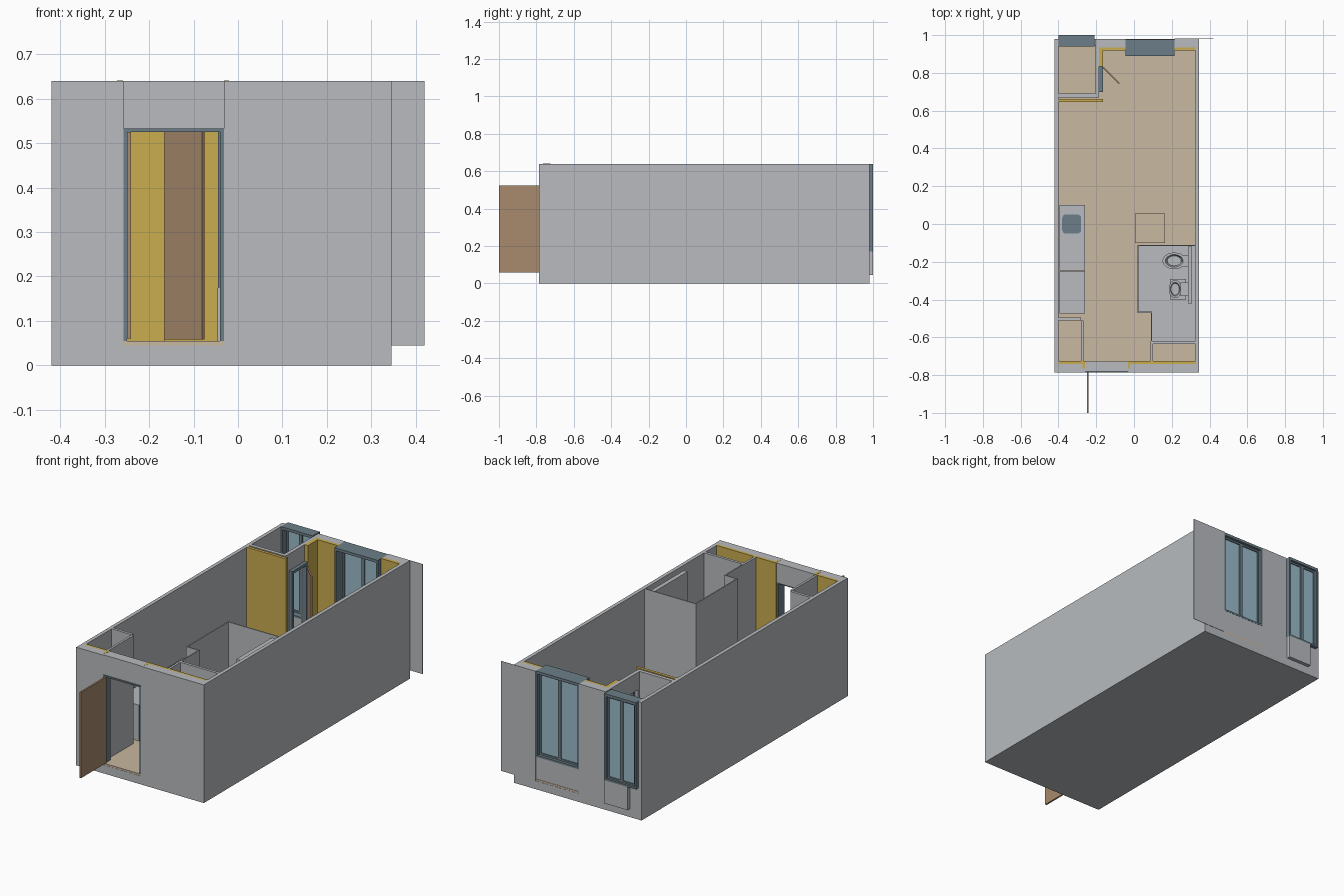
import bpy, bmesh, math
from mathutils import Matrix

if "Cube" in bpy.data.objects:
    bpy.data.objects.remove(bpy.data.objects["Cube"])


def material(name, r, g, b):
    m = bpy.data.materials.new(name)
    lin = [((c / 255 + 0.055) / 1.055) ** 2.4 for c in (r, g, b)]
    m.diffuse_color = (*lin, 1)
    m.use_nodes = True
    m.node_tree.nodes["Principled BSDF"].inputs["Base Color"].default_value = m.diffuse_color
    return m


GREY = material("wall grey", 184, 187, 191)
YELLOW = material("lining yellow", 202, 172, 80)
TAN = material("floor tan", 200, 184, 160)
BROWN = material("door brown", 168, 138, 108)
SLATE = material("frame slate", 108, 127, 136)
GLASS = material("glass blue", 155, 187, 201)

TOP, FLOOR = 0.64, 0.055          # wall top and finished floor
L, R, F, B = -0.42, 0.345, -0.785, 0.98   # outer shell
IL, IR = -0.40, 0.325             # inner faces of the side walls


def finish(name, bm, mat):
    me = bpy.data.meshes.new(name)
    bm.to_mesh(me)
    bm.free()
    me.materials.append(mat)
    ob = bpy.data.objects.new(name, me)
    bpy.context.collection.objects.link(ob)
    return ob


def boxes(name, mat, *items):
    """One object from boxes given as x0, x1, y0, y1, z0, z1."""
    bm = bmesh.new()
    for x0, x1, y0, y1, z0, z1 in items:
        m = Matrix.Translation(((x0 + x1) / 2, (y0 + y1) / 2, (z0 + z1) / 2))
        m = m @ Matrix.Diagonal((x1 - x0, y1 - y0, z1 - z0, 1))
        bmesh.ops.create_cube(bm, size=1, matrix=m)
    return finish(name, bm, mat)


def oval(name, mat, x, y, rx, ry, z0, z1, taper=1.0, n=24):
    """Elliptical bowl, narrower at the bottom when taper < 1, with a sunken top."""
    bm = bmesh.new()
    rings = []
    for s, z in ((taper, z0), (1, z1), (0.75, z1), (0.6, z1 - 0.02)):
        rings.append([bm.verts.new((x + rx * s * math.cos(2 * math.pi * i / n),
                                    y + ry * s * math.sin(2 * math.pi * i / n), z))
                      for i in range(n)])
    for a, b in zip(rings, rings[1:]):
        for i in range(n):
            j = (i + 1) % n
            bm.faces.new((a[i], a[j], b[j], b[i]))
    bm.faces.new(rings[0][::-1])
    bm.faces.new(rings[-1])
    return finish(name, bm, mat)


def window(name, x0, x1, y0, y1, z0, glass_y):
    """Two-pane window: deep outer casing, slim sashes and glass."""
    t, s, mid = 0.01, 0.009, (x0 + x1) / 2
    boxes(name + "_casing", SLATE,
          (x0, x0 + t, y0, y1, z0, TOP), (x1 - t, x1, y0, y1, z0, TOP),
          (x0, x1, y0, y1, TOP - 0.015, TOP), (x0, x1, y0, y1, z0, z0 + t))
    bars = []
    for a, b in ((x0 + t, mid), (mid, x1 - t)):
        g0, g1 = glass_y - 0.008, glass_y + 0.008
        bars += [(a, a + s, g0, g1, z0 + t, TOP - 0.015),
                 (b - s, b, g0, g1, z0 + t, TOP - 0.015),
                 (a, b, g0, g1, z0 + t, z0 + t + s),
                 (a, b, g0, g1, TOP - 0.015 - s, TOP - 0.015)]
    boxes(name + "_sashes", SLATE, *bars)
    boxes(name + "_glass", GLASS,
          (x0 + t, x1 - t, glass_y - 0.002, glass_y + 0.002, z0 + t, TOP - 0.015))


# Base slab and floors
boxes("base_slab", GREY, (L, R, F, B, 0, 0.045))
boxes("wood_floor", TAN, (IL, IR, F + 0.001, B - 0.001, 0.045, FLOOR))
boxes("bathroom_floor", GREY, (0.02, IR, -0.47, -0.11, FLOOR, 0.059),
      (0.09, IR, -0.62, -0.47, FLOOR, 0.059))

# Outer shell
DX0, DX1, DZ = -0.258, -0.032, 0.533      # entrance opening
WX0, WX1 = -0.045, 0.215                  # main window opening
boxes("side_walls", GREY, (L, IL, F, B, 0.045, TOP), (IR, R, F, B, 0.045, TOP))
boxes("front_wall", GREY, (IL, DX0, F, -0.74, 0.045, TOP),
      (DX1, IR, F, -0.74, 0.045, TOP))
boxes("door_header", GREY, (DX0, DX1, F + 0.004, -0.727, DZ, TOP))
boxes("back_wall", GREY, (WX1, IR, 0.935, B, 0.045, TOP),
      (-0.205, WX0, 0.935, B, 0.045, TOP),
      (WX0, WX1, 0.935, B - 0.003, FLOOR, 0.175),
      (IL, -0.205, 0.945, B, 0.045, 0.17))
boxes("back_wing_panel", GREY, (WX1, 0.42, B, B + 0.002, 0.045, TOP))
boxes("outdoor_unit_box", GREY, (-0.35, -0.21, B, 1.0, 0.045, 0.17))

# Yellow insulation lining
boxes("wall_lining", YELLOW,
      (IL, DX0, -0.74, -0.725, FLOOR, TOP),
      (DX0 - 0.014, DX0 - 0.001, -0.765, -0.725, FLOOR, TOP + 0.001),
      (DX1, IR, -0.74, -0.725, FLOOR, TOP),
      (DX1 + 0.001, DX1 + 0.012, -0.765, -0.725, FLOOR, TOP + 0.001),
      (-0.18, WX0, 0.918, 0.935, FLOOR, TOP),
      (WX1, IR, 0.918, 0.935, FLOOR, TOP),
      (-0.185, -0.165, 0.835, 0.935, FLOOR, TOP),
      (IL, -0.165, 0.646, 0.662, FLOOR, TOP))

# Entrance door and frame
boxes("entrance_frame", SLATE, (DX0, DX0 + 0.008, F - 0.001, -0.735, FLOOR, DZ),
      (DX1 - 0.008, DX1, F - 0.001, -0.735, FLOOR, DZ),
      (DX0, DX1, F - 0.001, -0.735, DZ - 0.008, DZ))
boxes("entrance_door", BROWN, (-0.25, -0.241, -1.0, F + 0.005, 0.06, 0.525))

# Windows
window("main_window", WX0, WX1, 0.89, 0.978, 0.175, 0.955)
window("balcony_window", -0.40, -0.21, 0.94, 1.0, 0.17, 0.98)

# Balcony room with its doorway
boxes("balcony_walls", GREY, (IL, -0.185, 0.67, 0.69, FLOOR, TOP),
      (-0.205, -0.185, 0.69, 0.705, FLOOR, TOP),
      (-0.205, -0.185, 0.83, 0.94, FLOOR, TOP),
      (-0.205, -0.185, 0.705, 0.83, 0.545, TOP))
boxes("balcony_door_frame", SLATE, (-0.187, -0.165, 0.70, 0.715, FLOOR, 0.55),
      (-0.187, -0.165, 0.82, 0.835, FLOOR, 0.55),
      (-0.187, -0.165, 0.715, 0.82, 0.535, 0.55))
leaf = boxes("balcony_door", BROWN, (0, 0.12, -0.004, 0.004, FLOOR + 0.003, 0.53))
leaf.location = (-0.163, 0.828, 0)
leaf.rotation_euler.z = -math.pi / 4

# Built-in closets beside the entrance
boxes("left_closet_walls", GREY, (-0.28, -0.268, -0.725, -0.51, FLOOR, TOP),
      (IL, -0.28, -0.51, -0.495, FLOOR, TOP))
boxes("right_closet_walls", GREY, (0.088, 0.10, -0.725, -0.62, FLOOR, TOP),
      (0.10, IR, -0.635, -0.62, FLOOR, TOP))

# Bathroom partitions, following the stepped outline
T = 0.006
boxes("bathroom_walls", GREY, (0.018, IR, -0.11 - T, -0.11, FLOOR, TOP),
      (0.018, 0.018 + T, -0.47, -0.11, FLOOR, TOP),
      (0.018, 0.09 + T, -0.47, -0.47 + T, FLOOR, TOP),
      (0.09, 0.09 + T, -0.62, -0.47, FLOOR, TOP))
boxes("plumbing_wall", GREY, (0.285, 0.308, -0.42, -0.12, FLOOR, 0.625))
oval("basin", GREY, 0.213, -0.195, 0.062, 0.044, 0.20, 0.25, 0.6)
boxes("basin_bracket", GREY, (0.255, 0.285, -0.225, -0.165, 0.21, 0.245))
oval("toilet_bowl", GREY, 0.218, -0.345, 0.034, 0.048, FLOOR, 0.14, 0.7)
boxes("toilet_base", GREY, (0.19, 0.275, -0.40, -0.29, FLOOR, 0.125),
      (0.245, 0.285, -0.38, -0.31, 0.125, 0.16))

# Kitchen
boxes("kitchen_counter", GREY, (-0.395, -0.26, -0.245, 0.10, FLOOR, 0.25))
boxes("kitchen_appliance", GREY, (-0.395, -0.26, -0.475, -0.25, FLOOR, 0.25))
sink = boxes("kitchen_sink", SLATE, (-0.38, -0.28, -0.05, 0.05, 0.246, 0.255))
bm = bmesh.new()
bm.from_mesh(sink.data)
corners = [e for e in bm.edges
           if abs(e.verts[0].co.z - e.verts[1].co.z) > 0.005]
bmesh.ops.bevel(bm, geom=corners, offset=0.018, segments=4, affect='EDGES', profile=0.5)
bm.to_mesh(sink.data)
bm.free()

# Low platform against the bathroom
boxes("floor_platform", TAN, (0.005, 0.165, -0.10, 0.055, FLOOR, 0.075))
